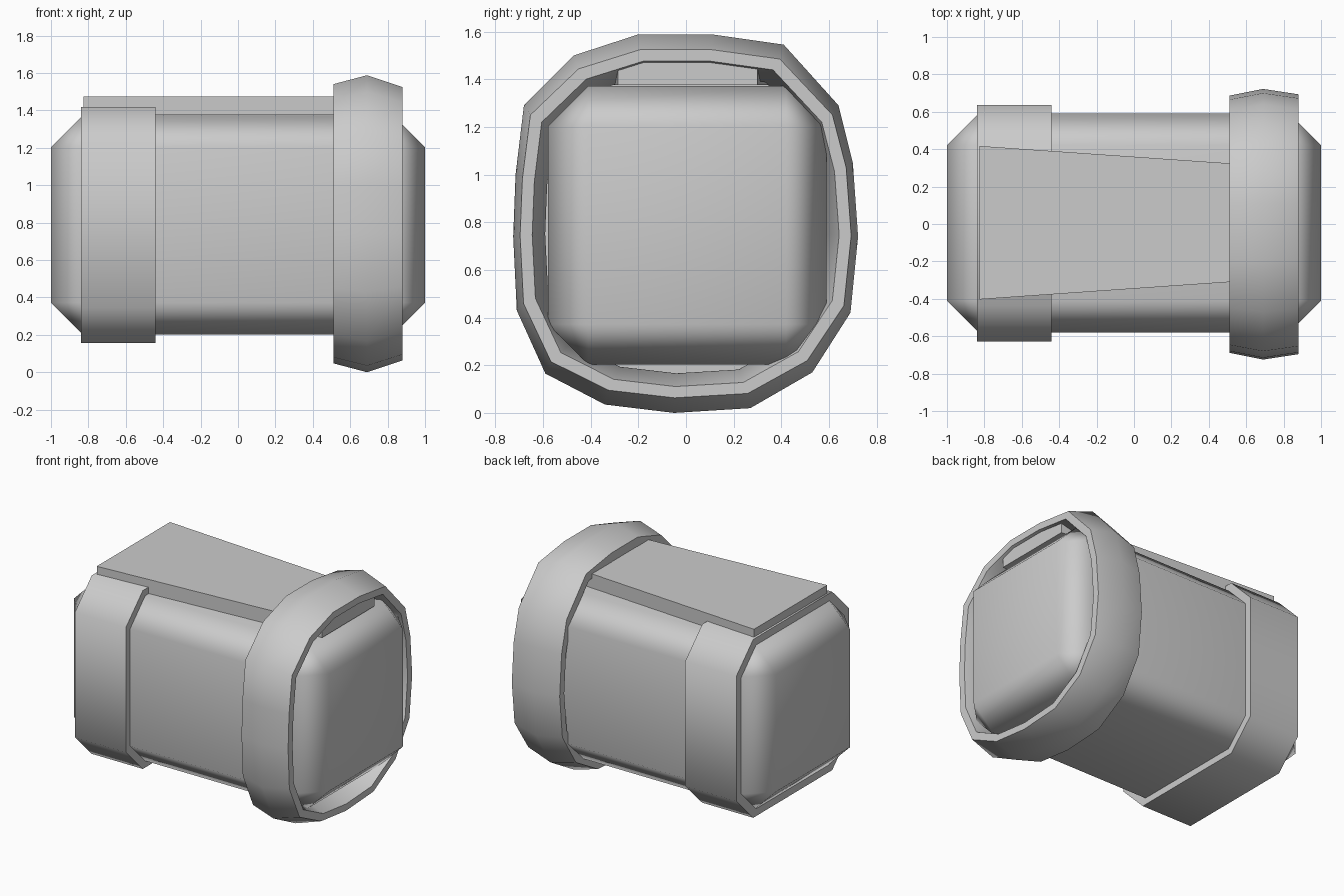
import bpy, bmesh

if "Cube" in bpy.data.objects:
    bpy.data.objects.remove(bpy.data.objects["Cube"])

CY, CZ = 0.005, 0.787


def make(name, verts, faces, smooth=None):
    me = bpy.data.meshes.new(name)
    me.from_pydata(verts, [], faces)
    bm = bmesh.new()
    bm.from_mesh(me)
    bmesh.ops.recalc_face_normals(bm, faces=bm.faces)
    bm.to_mesh(me)
    bm.free()
    ob = bpy.data.objects.new(name, me)
    bpy.context.collection.objects.link(ob)
    if smooth:
        bpy.ops.object.select_all(action='DESELECT')
        ob.select_set(True)
        bpy.context.view_layer.objects.active = ob
        bpy.ops.object.shade_smooth_by_angle(angle=smooth)
    return ob


def ring_faces(loops, n, closed):
    # quads joining successive loops of n points
    return [(a * n + i, a * n + (i + 1) % n,
             (a + 1) % loops * n + (i + 1) % n, (a + 1) % loops * n + i)
            for a in range(loops if closed else loops - 1) for i in range(n)]


def octagon(x, h, c):
    pts = [(h, h - c), (h - c, h), (c - h, h), (-h, h - c),
           (-h, c - h), (c - h, -h), (h - c, -h), (h, c - h)]
    return [(x, CY + y, CZ + z) for y, z in pts]


# barrel body: box with one-segment chamfers, flat ends
bm = bmesh.new()
bmesh.ops.create_cube(bm, size=1)
for v in bm.verts:
    v.co = (v.co.x * 2, v.co.y * 1.17 + CY, v.co.z * 1.17 + CZ)
bmesh.ops.bevel(bm, geom=bm.edges[:], offset=0.17, segments=1, affect='EDGES')
me = bpy.data.meshes.new("barrel_body")
bm.to_mesh(me)
bm.free()
body = bpy.data.objects.new("barrel_body", me)
bpy.context.collection.objects.link(body)
bpy.context.view_layer.objects.active = body
body.select_set(True)
bpy.ops.object.shade_smooth_by_angle(angle=0.9)
weighted = body.modifiers.new("flat_sides", 'WEIGHTED_NORMAL')
weighted.keep_sharp = True

# hollow octagonal band near the left end
band = (octagon(-0.84, 0.632, 0.19) + octagon(-0.44, 0.632, 0.19)
        + octagon(-0.44, 0.58, 0.17) + octagon(-0.84, 0.58, 0.17))
make("rear_band", band, ring_faces(4, 8, True), 0.9)

# tapered plate along the top
plate = [(x, 0.007 + s * w, z) for z in (1.375, 1.475)
         for x, w, s in ((-0.825, 0.41, -1), (0.86, 0.293, -1),
                         (0.86, 0.293, 1), (-0.825, 0.41, 1))]
make("top_plate", plate, ring_faces(2, 4, False) + [(3, 2, 1, 0), (4, 5, 6, 7)])

# large collar: hand-shaped outline swept through a six-sided section
outline = [(-0.2, 1.588), (0.11, 1.588), (0.41, 1.545), (0.64, 1.29),
           (0.70, 1.05), (0.722, 0.74), (0.69, 0.42), (0.53, 0.17),
           (0.27, 0.02), (-0.05, 0.0), (-0.34, 0.035), (-0.59, 0.165),
           (-0.71, 0.43), (-0.725, 0.74), (-0.715, 1.0), (-0.68, 1.29),
           (-0.47, 1.5)]
section = [(0.51, 0.95, 0.94), (0.69, 1, 1), (0.88, 0.96, 0.92),
           (0.88, 0.89, 0.86), (0.69, 0.815, 0.79), (0.51, 0.88, 0.86)]
collar = [(x, y * sy, 0.79 + (z - 0.79) * sz)
          for x, sy, sz in section for y, z in outline]
make("front_collar", collar, ring_faces(6, len(outline), True), 0.9)
